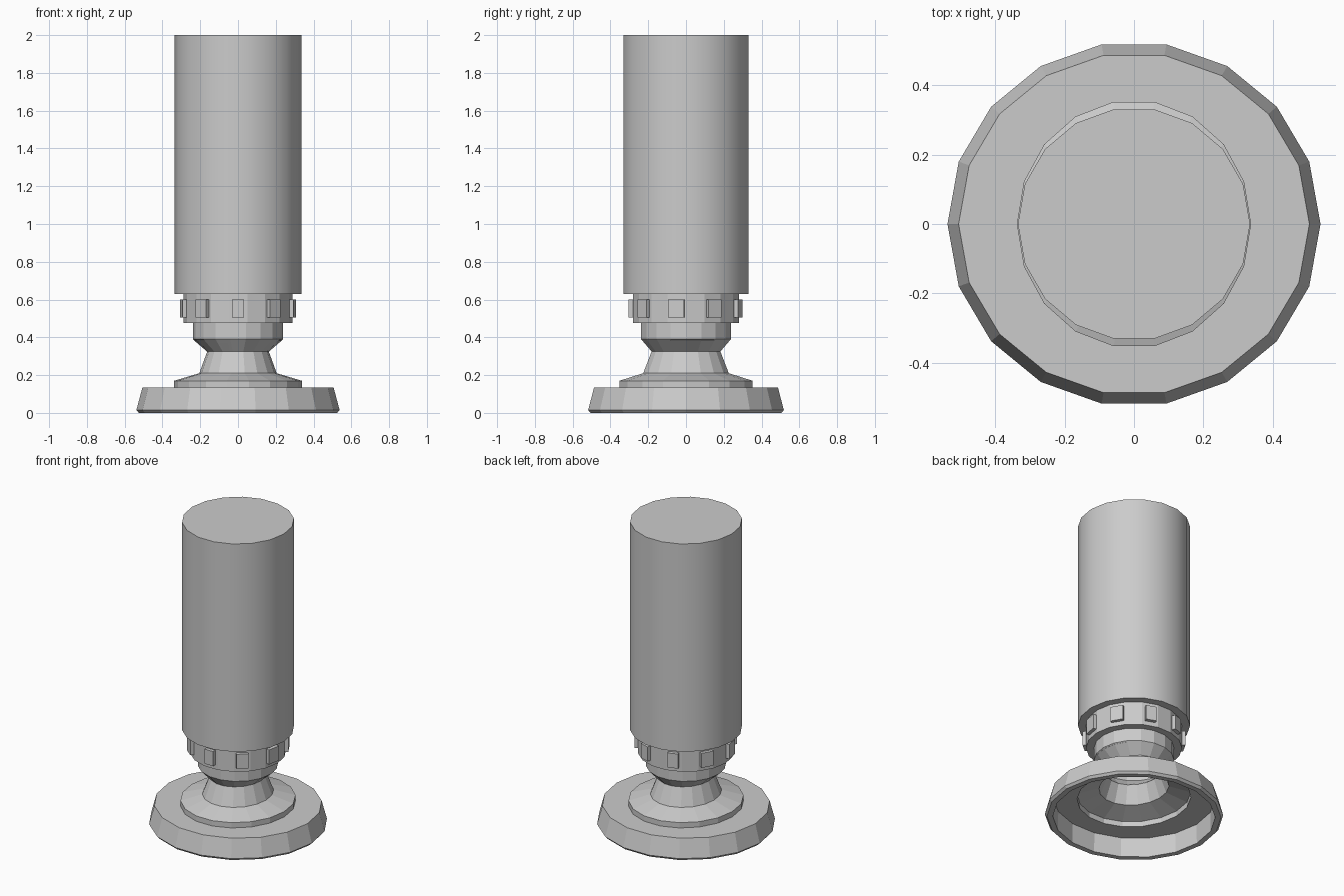
import bpy, bmesh, math
from mathutils import Matrix, Vector

if "Cube" in bpy.data.objects:
    bpy.data.objects.remove(bpy.data.objects["Cube"], do_unlink=True)

SIDES = 18

grey = bpy.data.materials.new("plain_grey")
grey.use_nodes = True
colour = (0.6, 0.6, 0.6, 1)
grey.diffuse_color = colour
grey.node_tree.nodes["Principled BSDF"].inputs["Base Color"].default_value = colour


def finish(name, bm):
    bmesh.ops.recalc_face_normals(bm, faces=bm.faces)
    mesh = bpy.data.meshes.new(name)
    bm.to_mesh(mesh)
    bm.free()
    mesh.materials.append(grey)
    obj = bpy.data.objects.new(name, mesh)
    bpy.context.collection.objects.link(obj)
    return obj


def lathe(name, profile):
    """Skin elliptical rings (x radius, y radius, height) and cap both ends."""
    bm = bmesh.new()
    rings = []
    for rx, ry, z in profile:
        angles = [math.tau * i / SIDES for i in range(SIDES)]
        rings.append([bm.verts.new((rx * math.cos(a), ry * math.sin(a), z)) for a in angles])
    for low, high in zip(rings, rings[1:]):
        for i in range(SIDES):
            j = (i + 1) % SIDES
            bm.faces.new((low[i], low[j], high[j], high[i]))
    bm.faces.new(rings[0])
    bm.faces.new(rings[-1])
    return finish(name, bm)


# Hollow foot, stepped flange, waist and swivel as one turned shell
outside = [
    (0.538, 0.526, 0.015), (0.506, 0.494, 0.135),
    (0.338, 0.358, 0.135), (0.338, 0.358, 0.17),
    (0.205, 0.23, 0.21), (0.163, 0.185, 0.325),
    (0.239, 0.241, 0.39), (0.239, 0.241, 0.475),
]
wall = 0.006
inside = [(rx - wall, ry - wall, z - wall) for rx, ry, z in reversed(outside[2:])]
inside += [(0.488, 0.477, 0.129), (0.49, 0.479, 0)]
lathe("foot_and_swivel", inside + [(0.525, 0.513, 0)] + outside)

# Collar under the main cylinder
lathe("collar", [(0.288, 0.286, 0.475), (0.288, 0.286, 0.632)])

# Raised grip pads on every second collar face
bm = bmesh.new()
for k in range(SIDES // 2):
    a = -math.pi / 2 + k * math.tau / (SIDES // 2)
    width = 0.064 + 0.02 * math.cos(a) ** 2
    place = (Matrix.Rotation(a, 4, "Z")
             @ Matrix.Translation(Vector((0.288, 0, 0.552)))
             @ Matrix.Diagonal((0.034, width, 0.096, 1)))
    bmesh.ops.create_cube(bm, size=1, matrix=place)
finish("grip_pads", bm)

# Tall main cylinder with smooth sides
body = lathe("main_cylinder", [(0.335, 0.336, 0.63), (0.335, 0.336, 2)])
bpy.ops.object.select_all(action="DESELECT")
bpy.context.view_layer.objects.active = body
body.select_set(True)
bpy.ops.object.shade_smooth_by_angle(angle=math.radians(30))
